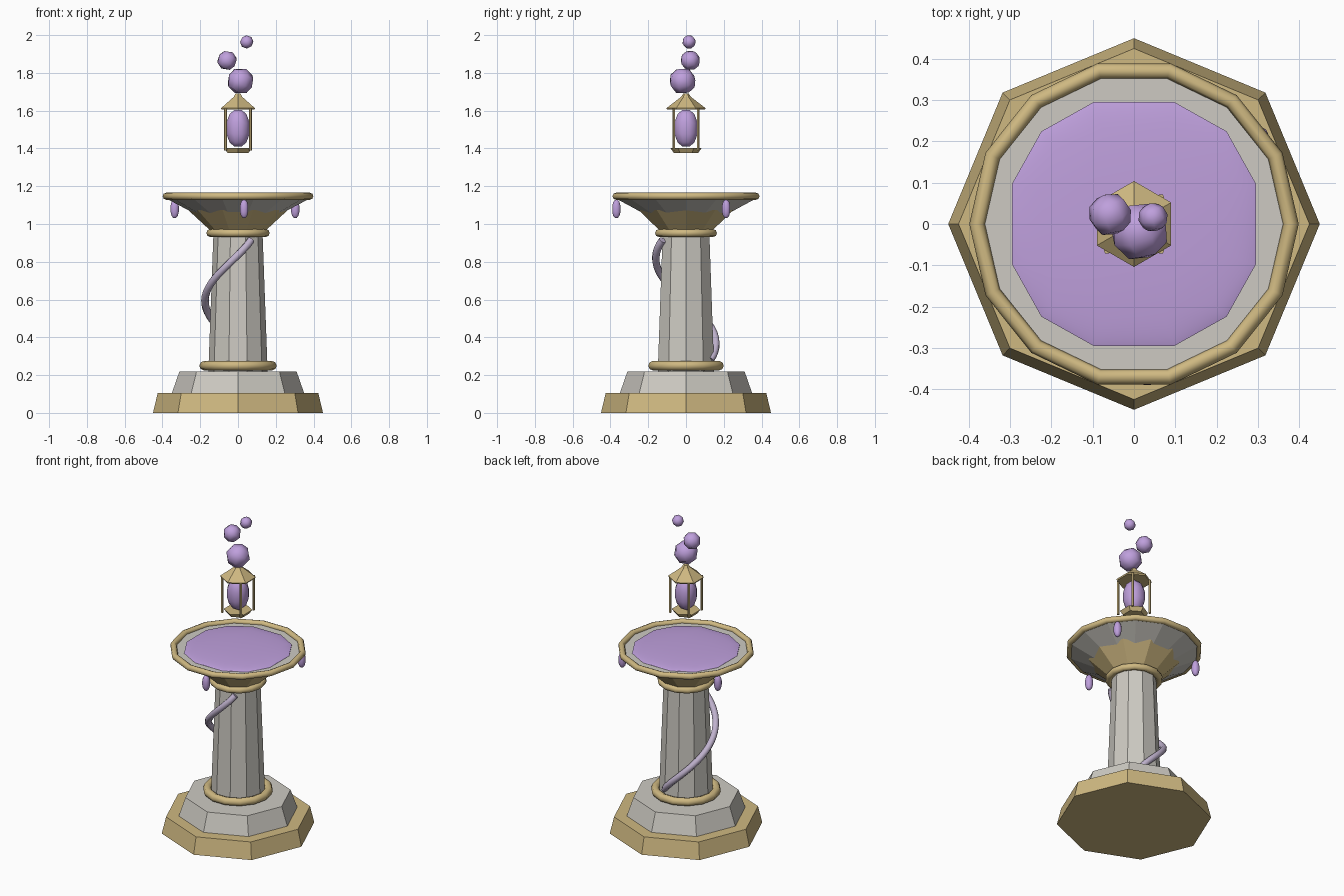
import bpy
import bmesh
from math import sin, cos, pi, radians
from mathutils import Vector

if "Cube" in bpy.data.objects:
    bpy.data.objects.remove(bpy.data.objects["Cube"], do_unlink=True)


def material(name, rgb):
    m = bpy.data.materials.new(name)
    m.use_nodes = True
    m.diffuse_color = (*rgb, 1)
    bsdf = next(n for n in m.node_tree.nodes if n.type == "BSDF_PRINCIPLED")
    bsdf.inputs["Base Color"].default_value = (*rgb, 1)
    return m


gold = material("pale gold", (0.62, 0.48, 0.22))
stone = material("warm stone", (0.61, 0.59, 0.54))
violet = material("violet glow", (0.52, 0.35, 0.72))
lilac = material("dusty lilac", (0.53, 0.45, 0.62))


def finish(name, bm, mat, smooth=False):
    bmesh.ops.recalc_face_normals(bm, faces=bm.faces)
    mesh = bpy.data.meshes.new(name)
    bm.to_mesh(mesh)
    bm.free()
    mesh.materials.append(mat)
    mesh.polygons.foreach_set("use_smooth", [smooth] * len(mesh.polygons))
    ob = bpy.data.objects.new(name, mesh)
    bpy.context.collection.objects.link(ob)
    return ob


def lathe(name, profile, sides, mat, turn=0.0):
    """Flat-faced turned solid from (radius, height) pairs, capped at both ends."""
    bm = bmesh.new()
    rings = []
    for r, z in profile:
        angles = [turn + 2 * pi * i / sides for i in range(sides)]
        rings.append([bm.verts.new((r * cos(a), r * sin(a), z)) for a in angles])
    for low, high in zip(rings, rings[1:]):
        for i in range(sides):
            j = (i + 1) % sides
            bm.faces.new((low[i], low[j], high[j], high[i]))
    bm.faces.new(rings[0])
    bm.faces.new(rings[-1])
    return finish(name, bm, mat)


def ring(name, major, minor, z, mat, sides=14):
    bpy.ops.mesh.primitive_torus_add(location=(0, 0, z), major_radius=major, minor_radius=minor,
                                     major_segments=sides, minor_segments=8)
    ob = bpy.context.object
    ob.name = name
    ob.data.materials.append(mat)
    bpy.ops.object.shade_smooth()
    return ob


def orb(name, centre, size, mat, cuts=2, tilt=(0, 0, 0)):
    """Cube swollen into a sphere, then stretched."""
    bm = bmesh.new()
    bmesh.ops.create_cube(bm, size=2)
    bmesh.ops.subdivide_edges(bm, edges=bm.edges, cuts=cuts, use_grid_fill=True)
    for v in bm.verts:
        v.co = v.co.normalized()
    ob = finish(name, bm, mat, smooth=True)
    ob.location, ob.scale, ob.rotation_euler = centre, size, tilt
    return ob


# Stepped base, pillar and collars
lathe("base_plinth", [(0.45, 0), (0.425, 0.105)], 8, gold)
lathe("upper_plinth", [(0.35, 0.105), (0.31, 0.22)], 8, stone)
lathe("pillar", [(0.157, 0.22), (0.13, 0.95)], 10, stone)
ring("lower_collar", 0.18, 0.025, 0.25, gold)
ring("upper_collar", 0.147, 0.021, 0.952, gold)

# Bowl, rim and pool
lathe("bowl_cup", [(0.135, 0.955), (0.265, 1.075)], 10, gold)
lathe("bowl", [(0.235, 1.058), (0.38, 1.135), (0.375, 1.145)], 14, stone)
ring("bowl_rim", 0.38, 0.019, 1.147, gold)
orb("pool", (0, 0, 1.145), (0.326, 0.326, 0.025), violet)

# Hanging drops under the rim
for k in range(3):
    a = radians(-85 + 120 * k)
    orb(f"drop_{k + 1}", (0.37 * cos(a), 0.37 * sin(a), 1.08), (0.024, 0.024, 0.053), violet)

# Vine winding round the pillar
path = bpy.data.curves.new("vine", "CURVE")
path.dimensions = "3D"
path.bevel_depth = 0.02
path.bevel_resolution = 2
path.use_fill_caps = True
spline = path.splines.new("POLY")
steps = 28
spline.points.add(steps)
for i, p in enumerate(spline.points):
    t = i / steps
    a = radians(-61 - 234 * t)
    r = 0.142 + 0.033 * sin(pi * t) ** 0.7
    p.co = (r * cos(a), r * sin(a), 0.915 - 0.635 * t, 1)
spline.use_smooth = True
vine = bpy.data.objects.new("vine", path)
vine.data.materials.append(lilac)
bpy.context.collection.objects.link(vine)

# Floating lantern
lathe("lantern_floor", [(0.065, 1.377), (0.083, 1.402)], 6, gold, pi / 6)
lathe("lantern_roof", [(0.1, 1.605), (0.104, 1.613), (0.027, 1.672), (0.015, 1.69)], 6, gold, pi / 6)
for k in range(4):
    a = pi / 4 + k * pi / 2
    post = lathe(f"lantern_post_{k + 1}", [(0.008, 1.39), (0.008, 1.612)], 6, gold)
    post.location = (0.092 * cos(a), 0.092 * sin(a), 0)
orb("lantern_glow", (0, 0, 1.507), (0.066, 0.066, 0.107), violet)

# Rising bubbles
bubbles = [((0.013, -0.018, 1.757), 0.072), ((-0.058, 0.023, 1.866), 0.053),
           ((0.046, 0.016, 1.964), 0.036)]
for k, (centre, r) in enumerate(bubbles):
    orb(f"bubble_{k + 1}", centre, (r, r, r), violet, cuts=1, tilt=(0.4, 0.3 + 0.2 * k, 0.5))
